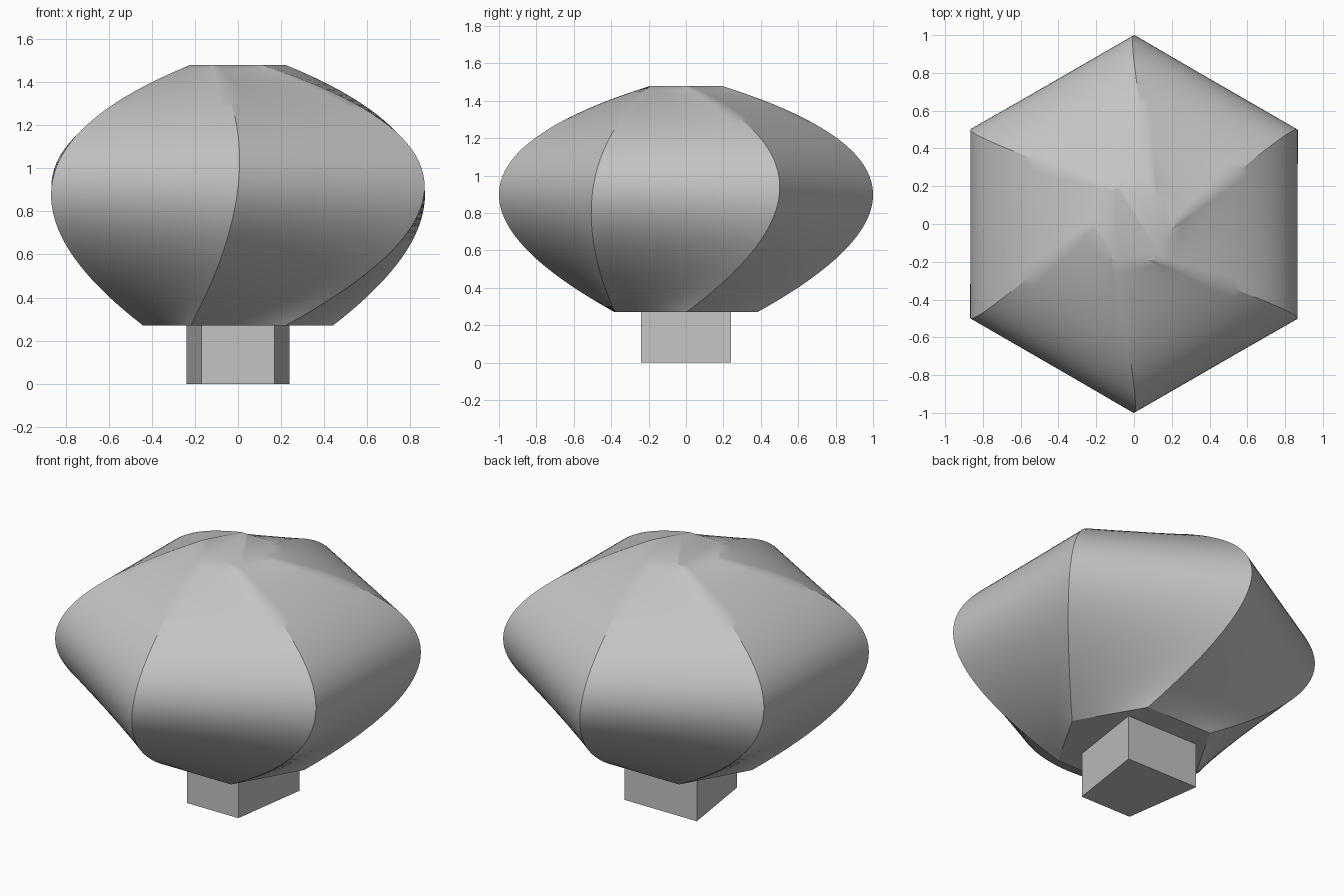
import bpy
import bmesh
import math
from mathutils import Vector

default = bpy.data.objects.get("Cube")
if default:
    bpy.data.objects.remove(default, do_unlink=True)

grey = bpy.data.materials.new("plain grey")
grey.use_nodes = True
color = (0.55, 0.55, 0.55, 1)
grey.diffuse_color = color
grey.node_tree.nodes["Principled BSDF"].inputs["Base Color"].default_value = color

SIDES, ROWS, SPLITS = 6, 40, 10
MID = 0.476  # loft parameter of the widest section


def corner(radius, degrees, z):
    a = math.radians(degrees)
    return Vector((radius * math.cos(a), radius * math.sin(a), z))


def loft(low, mid, high, t):
    """Quadratic curve through three points."""
    return (low * ((t - MID) * (t - 1) / MID)
            + mid * (t * (t - 1) / (MID * (MID - 1)))
            + high * (t * (t - MID) / (1 - MID)))


def add_object(name, bm):
    bmesh.ops.recalc_face_normals(bm, faces=bm.faces)
    mesh = bpy.data.meshes.new(name)
    bm.to_mesh(mesh)
    bm.free()
    mesh.materials.append(grey)
    obj = bpy.data.objects.new(name, mesh)
    bpy.context.collection.objects.link(obj)
    return obj


# Body: three hexagons, the widest turned by half a side, joined by a smooth loft
bm = bmesh.new()
rings = []
for row in range(ROWS + 1):
    t = row / ROWS
    corners = [loft(corner(0.44, 60 * i, 0.27),
                    corner(1.0, 60 * i + 30, 0.91),
                    corner(0.22, 60 * i, 1.48), t) for i in range(SIDES)]
    rings.append([bm.verts.new(corners[i].lerp(corners[(i + 1) % SIDES], s / SPLITS))
                  for i in range(SIDES) for s in range(SPLITS)])
for lower, upper in zip(rings, rings[1:]):
    for i in range(len(lower)):
        j = (i + 1) % len(lower)
        bm.faces.new((lower[i], lower[j], upper[j], upper[i]))
bm.faces.new(rings[0])
bm.faces.new(rings[-1])
body = add_object("lantern_body", bm)

bpy.ops.object.select_all(action="DESELECT")
body.select_set(True)
bpy.context.view_layer.objects.active = body
bpy.ops.object.shade_smooth_by_angle(angle=math.radians(30))

# Base: block narrowing toward the front
bm = bmesh.new()
outline = [(-0.17, -0.24), (0.17, -0.24), (0.24, 0.24), (-0.24, 0.24)]
bottom = bm.faces.new([bm.verts.new((x, y, 0)) for x, y in outline])
raised = bmesh.ops.extrude_face_region(bm, geom=[bottom], use_keep_orig=True)
bmesh.ops.translate(bm, vec=(0, 0, 0.27),
                    verts=[v for v in raised["geom"] if isinstance(v, bmesh.types.BMVert)])
add_object("base_block", bm)
